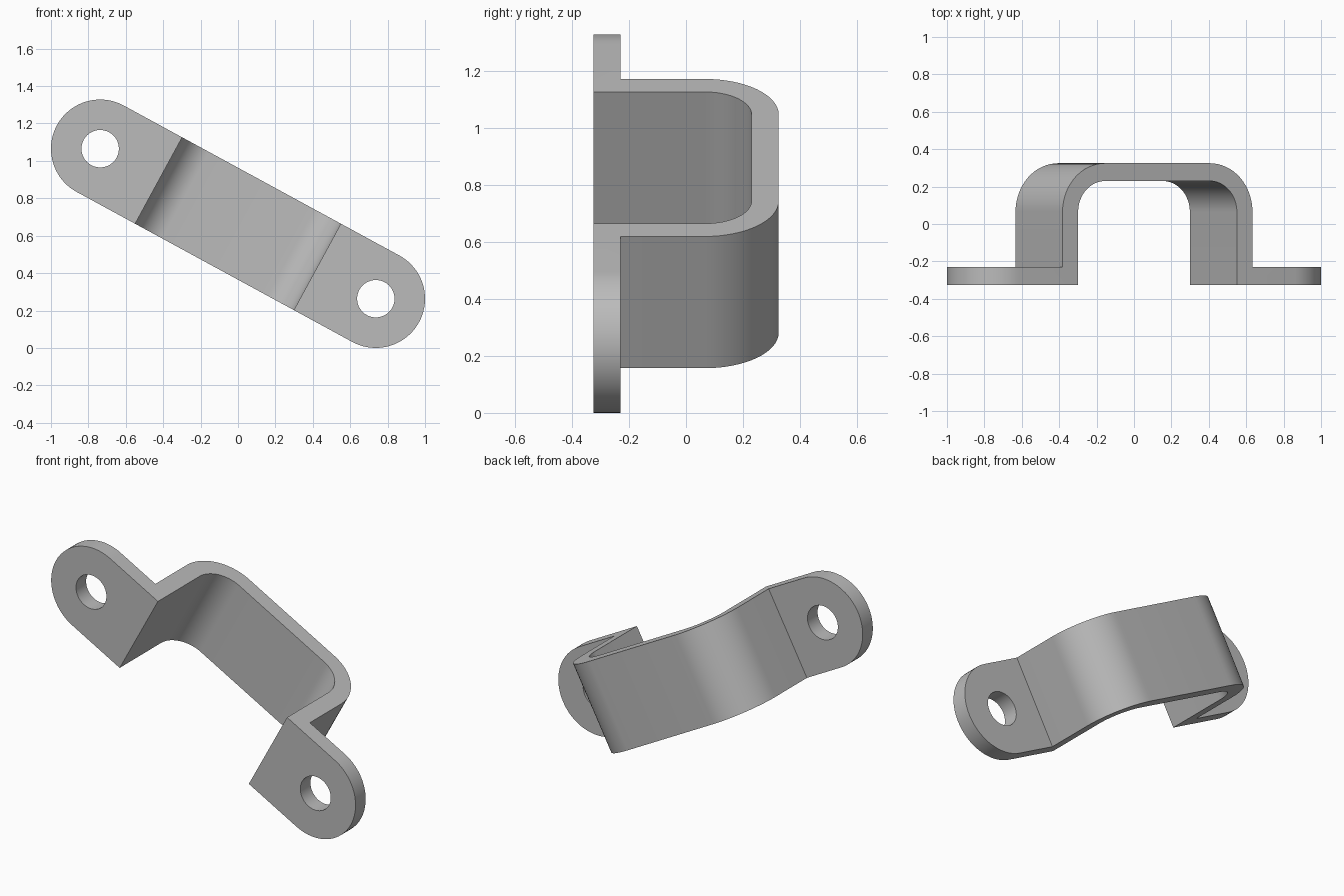
import bpy
import bmesh
from math import sin, cos, pi, atan2
from mathutils import Matrix

cube = bpy.data.objects.get("Cube")
if cube:
    bpy.data.objects.remove(cube)

END_R = 0.263        # rounded end radius, half the strap width
HOLE_R = 0.1
HOLE_U = 0.839       # hole distance from the middle, along the strap
BACK = 0.325         # half depth
THICK = 0.095
INNER = 0.483        # half width of the inside of the loop
BEND = 0.165         # inside bend radius
TILT = atan2(0.401, 0.737)

metal = bpy.data.materials.new("plain grey")
metal.use_nodes = True
grey = (0.5, 0.5, 0.5, 1)
metal.diffuse_color = grey
metal.node_tree.nodes["Principled BSDF"].inputs["Base Color"].default_value = grey


def arc(cx, cy, r, start, end, steps):
    return [(cx + r * cos(start + (end - start) * i / steps),
             cy + r * sin(start + (end - start) * i / steps))
            for i in range(steps + 1)]


def prism(name, outline, half):
    """Extrude an (x, y) outline along z, centred on z = 0."""
    bm = bmesh.new()
    face = bm.faces.new([bm.verts.new((x, y, -half)) for x, y in outline])
    new = bmesh.ops.extrude_face_region(bm, geom=[face])["geom"]
    bmesh.ops.translate(bm, vec=(0, 0, 2 * half),
                        verts=[v for v in new if isinstance(v, bmesh.types.BMVert)])
    bmesh.ops.recalc_face_normals(bm, faces=bm.faces)
    mesh = bpy.data.meshes.new(name)
    bm.to_mesh(mesh)
    bm.free()
    mesh.materials.append(metal)
    obj = bpy.data.objects.new(name, mesh)
    bpy.context.collection.objects.link(obj)
    return obj


def cut(target, cutter, operation):
    """Apply a boolean and discard the cutter."""
    cutter.hide_render = True
    mod = target.modifiers.new("cut", 'BOOLEAN')
    mod.object, mod.operation, mod.solver = cutter, operation, 'EXACT'
    bpy.context.view_layer.objects.active = target
    bpy.ops.object.modifier_apply(modifier=mod.name)
    bpy.data.objects.remove(cutter)


# Bent strap section: right half, mirrored to the left
bend_u, bend_y = INNER - BEND, BACK - THICK - BEND
inside = arc(bend_u, bend_y, BEND, pi / 2, 0, 16) + [(INNER, -BACK)]
outside = [(INNER + THICK, THICK - BACK)] + arc(bend_u, bend_y, BEND + THICK, 0, pi / 2, 16)
half = inside + [(1.3, -BACK), (1.3, THICK - BACK)] + outside
strap = prism("saddle_strap", half + [(-u, y) for u, y in reversed(half)], 0.4)

# Round the ends and trim the width
stadium = (arc(HOLE_U, 0, END_R, -pi / 2, pi / 2, 40)
           + arc(-HOLE_U, 0, END_R, pi / 2, 3 * pi / 2, 40))
upright = Matrix.Rotation(pi / 2, 4, 'X')
trim = prism("trim_cutter", stadium, 1)
trim.data.transform(upright)
cut(strap, trim, 'INTERSECT')

# Screw holes
for side in (-1, 1):
    hole = prism("hole_cutter", arc(side * HOLE_U, 0, HOLE_R, 0, 2 * pi, 48)[:-1], 1)
    hole.data.transform(upright)
    cut(strap, hole, 'DIFFERENCE')

# Tilt the strap down towards its left and stand it on the ground
strap.data.transform(Matrix.Rotation(TILT, 4, 'Y'))
strap.data.transform(Matrix.Translation((0, 0, 0.664)))
bpy.ops.object.select_all(action='DESELECT')
strap.select_set(True)
bpy.context.view_layer.objects.active = strap
bpy.ops.object.shade_smooth_by_angle(angle=pi / 6)
